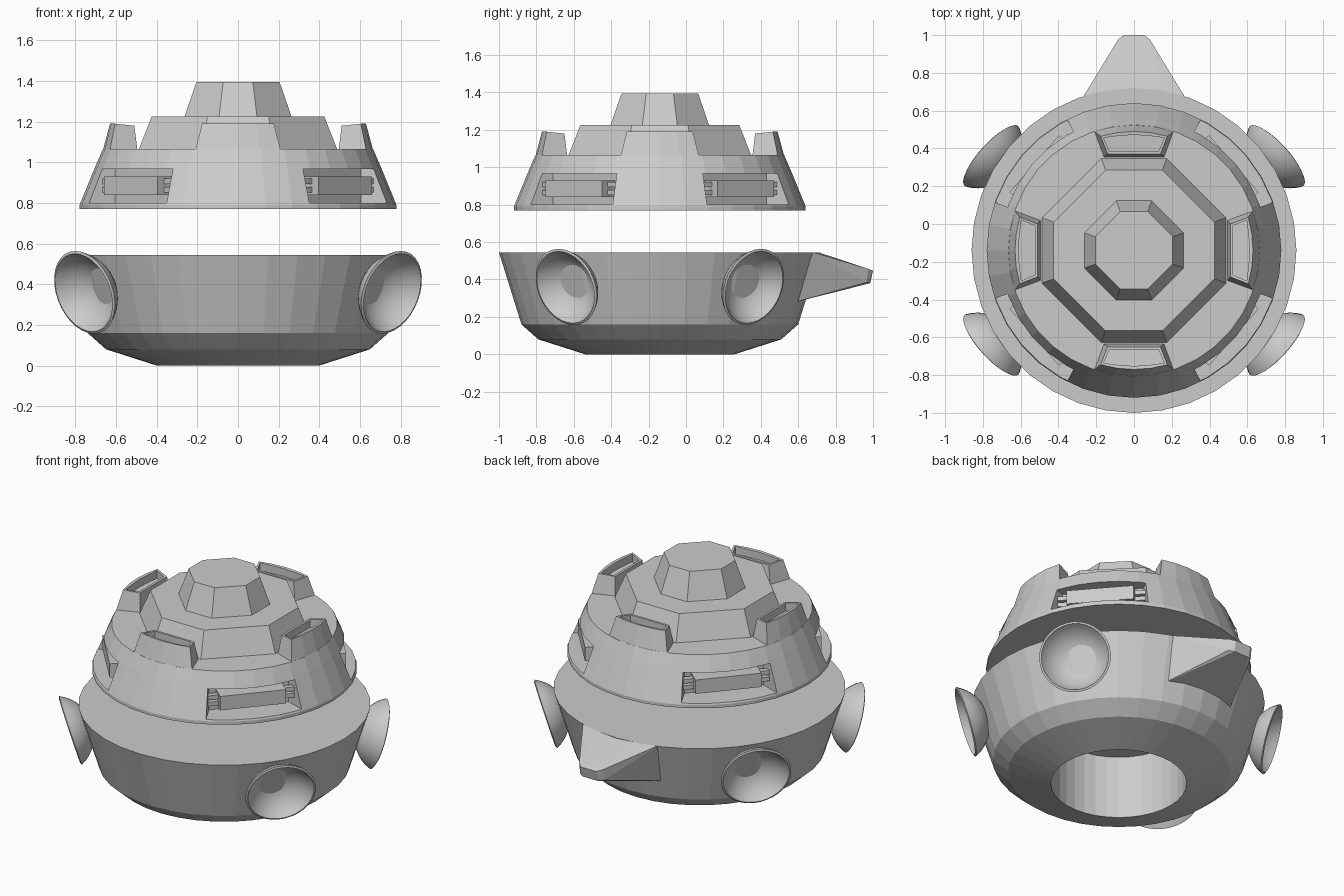
import bpy, bmesh, math
from mathutils import Matrix, Vector

if "Cube" in bpy.data.objects:
    bpy.data.objects.remove(bpy.data.objects["Cube"])

CY = -0.14  # y of the main axis


def make(name, bm, matrix=None, smooth=False):
    bmesh.ops.recalc_face_normals(bm, faces=bm.faces)
    if matrix is not None:
        bm.transform(matrix)
    me = bpy.data.meshes.new(name)
    bm.to_mesh(me)
    bm.free()
    ob = bpy.data.objects.new(name, me)
    bpy.context.collection.objects.link(ob)
    for p in me.polygons:
        p.use_smooth = smooth
    return ob


def loft(bm, rings):
    """Join rings of equal length with quads, cap both ends; returns the last cap."""
    vs = [[bm.verts.new(p) for p in r] for r in rings]
    n = len(vs[0])
    for a, b in zip(vs, vs[1:]):
        for i in range(n):
            j = (i + 1) % n
            bm.faces.new((a[i], a[j], b[j], b[i]))
    bm.faces.new(vs[0][::-1])
    return bm.faces.new(vs[-1])


def circle(r, z, n=36):
    return [(r * math.cos(math.tau * i / n), r * math.sin(math.tau * i / n), z) for i in range(n)]


def octagon(a, z):
    c = 0.355 * a
    return [(a, -c, z), (a, c, z), (c, a, z), (-c, a, z),
            (-a, c, z), (-a, -c, z), (-c, -a, z), (c, -a, z)]


def box(bm, x0, x1, y0, y1, z0, z1):
    loft(bm, [[(x0, y0, z), (x1, y0, z), (x1, y1, z), (x0, y1, z)] for z in (z0, z1)])


def polar(r, deg, z):
    a = math.radians(deg)
    return (r * math.cos(a), r * math.sin(a), z)


base = Matrix.Translation((0, CY, 0))

# Lower hull with a round pocket underneath
bm = bmesh.new()
loft(bm, [circle(r, z) for r, z in
          [(0.86, 0.545), (0.74, 0.16), (0.65, 0.08), (0.40, 0), (0.40, 0.41)]])
make("lower_hull", bm, base)

# Upper dome
bm = bmesh.new()
loft(bm, [circle(r, z) for r, z in
          [(0.78, 0.77), (0.78, 0.79), (0.70, 0.985), (0.665, 1.065)]])
dome = make("upper_dome", bm, base)

# Window cutters, one per quadrant
quads = [(1, 1), (-1, 1), (-1, -1), (1, -1)]
bm = bmesh.new()
for sx, sy in quads:
    rings = [[polar(0.64, 19, z), polar(1.0, 19, z), polar(1.0, 63, z), polar(0.64, 63, z)]
             for z in (0.80, 0.967)]
    loft(bm, [[(sx * x, sy * y, z) for x, y, z in r] for r in rings])
cutter = make("window_cutter", bm, base)
cutter.hide_render = True
mod = dome.modifiers.new("windows", 'BOOLEAN')
mod.operation = 'DIFFERENCE'
mod.solver = 'EXACT'
mod.object = cutter
bpy.context.view_layer.objects.active = dome
dome.select_set(True)
bpy.ops.object.modifier_apply(modifier=mod.name)
bpy.data.objects.remove(cutter)

# Boxes with twin rods inside the windows
for k, (sx, sy) in enumerate(quads):
    bm = bmesh.new()
    box(bm, 0.58, 0.70, -0.20, 0.20, 0.84, 0.93)
    for s in (-1, 1):
        for z in (0.852, 0.893):
            box(bm, 0.62, 0.655, min(s * 0.19, s * 0.262), max(s * 0.19, s * 0.262), z, z + 0.027)
    m = base @ Matrix.Diagonal((sx, sy, 1, 1)) @ Matrix.Rotation(math.radians(41), 4, 'Z')
    bm.transform(m)
    make("window_box_%d" % k, bm)

# Octagonal tiers
bm = bmesh.new()
loft(bm, [octagon(0.49, 1.06), octagon(0.425, 1.225)])
make("octagon_tier", bm, base)
bm = bmesh.new()
loft(bm, [octagon(0.265, 1.22), octagon(0.205, 1.395)])
make("octagon_cap", bm, base)


# Four battlements on the dome deck, hollow on top
def battlement_ring(r, half, inner, iw, z_out, z_in):
    arc = [polar(r, half * t / 2, z_out) for t in (-2, -1, 0, 1, 2)]
    return arc + [(inner, iw, z_in), (inner, -iw, z_in)]


for k in range(4):
    bm = bmesh.new()
    top = loft(bm, [battlement_ring(0.665, 18.4, 0.495, 0.16, 1.06, 1.06),
                    battlement_ring(0.63, 16.3, 0.51, 0.14, 1.19, 1.18)])
    bm.normal_update()
    bmesh.ops.inset_region(bm, faces=[top], thickness=0.018)
    bmesh.ops.translate(bm, verts=top.verts, vec=(0, 0, -0.001))
    ext = bmesh.ops.extrude_discrete_faces(bm, faces=[top])["faces"][0]
    bmesh.ops.translate(bm, verts=ext.verts, vec=(0, 0, -0.05))
    make("battlement_%d" % k, bm, base @ Matrix.Rotation(k * math.pi / 2, 4, 'Z'))

# Four round dishes, tilted slightly downward
R, D, T = 0.213, 0.135, 0.014
S = (R * R + D * D) / (2 * D)
amax = math.asin(R / S)


def cap_ring(rad, a):
    return circle(rad * math.sin(a), S - D - rad * math.cos(a), 32)


steps = [0.03 + (amax - 0.03) * i / 8 for i in range(9)]
for k, (sx, sy) in enumerate(quads):
    bm = bmesh.new()
    loft(bm, [cap_ring(S, a) for a in steps] + [cap_ring(S - T, a) for a in reversed(steps)])
    az, tilt = math.radians(42), math.radians(17)
    axis = Vector((sx * math.cos(az) * math.cos(tilt), sy * math.sin(az) * math.cos(tilt),
                   -math.sin(tilt)))
    rot = axis.to_track_quat('Z', 'Y').to_matrix().to_4x4()
    m = Matrix.Translation((sx * 0.755, CY + sy * 0.5, 0.36)) @ rot
    dish = make("dish_%d" % k, bm, m)
    bpy.ops.object.select_all(action='DESELECT')
    dish.select_set(True)
    bpy.context.view_layer.objects.active = dish
    bpy.ops.object.shade_smooth_by_angle(angle=math.radians(40))

# Rear beak
bm = bmesh.new()
for x, y, z in [(0.265, 0.68, 0.545), (0.14, 0.708, 0.545), (0.085, 0.975, 0.457), (0.055, 1.0, 0.447),
                (0.085, 0.965, 0.385), (0.055, 0.985, 0.38), (0.25, 0.57, 0.275), (0.2, 0.5, 0.5)]:
    for s in (-1, 1):
        bm.verts.new((s * x, y, z))
bmesh.ops.convex_hull(bm, input=bm.verts)
bmesh.ops.dissolve_limit(bm, angle_limit=math.radians(3), verts=bm.verts, edges=bm.edges)
make("rear_beak", bm)
